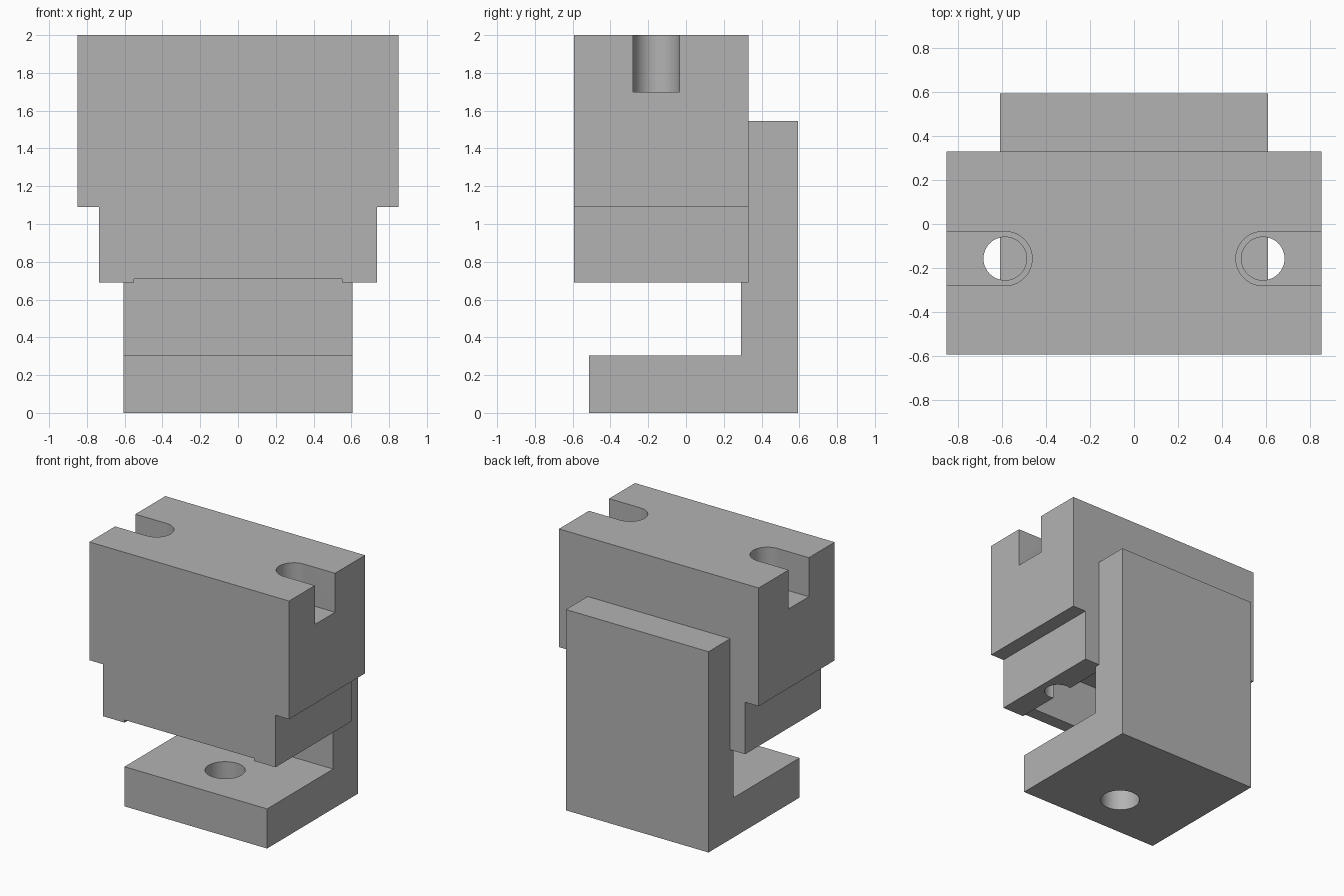
import bpy
import bmesh

if "Cube" in bpy.data.objects:
    bpy.data.objects.remove(bpy.data.objects["Cube"])

grey = bpy.data.materials.new("plain grey")
grey.diffuse_color = (0.45, 0.45, 0.45, 1)
grey.use_nodes = True
grey.node_tree.nodes["Principled BSDF"].inputs["Base Color"].default_value = grey.diffuse_color

HOLE_Y = -0.157


def extrude_profile(name, points, axis, start, end):
    """Prism from an outline: axis 'Y' takes (x, z) points, axis 'X' takes (y, z)."""
    bm = bmesh.new()
    place = (lambda p: (p[0], start, p[1])) if axis == "Y" else (lambda p: (start, p[0], p[1]))
    face = bm.faces.new([bm.verts.new(place(p)) for p in points])
    out = bmesh.ops.extrude_face_region(bm, geom=[face])
    verts = [g for g in out["geom"] if isinstance(g, bmesh.types.BMVert)]
    step = (0, end - start, 0) if axis == "Y" else (end - start, 0, 0)
    bmesh.ops.translate(bm, verts=verts, vec=step)
    bmesh.ops.recalc_face_normals(bm, faces=bm.faces)
    mesh = bpy.data.meshes.new(name)
    bm.to_mesh(mesh)
    bm.free()
    mesh.materials.append(grey)
    obj = bpy.data.objects.new(name, mesh)
    bpy.context.collection.objects.link(obj)
    return obj


def box(x0, x1, y0, y1, z0, z1):
    return extrude_profile("cutter", [(x0, z0), (x1, z0), (x1, z1), (x0, z1)], "Y", y0, y1)


def cylinder(x, y, z0, z1, radius):
    bpy.ops.mesh.primitive_cylinder_add(vertices=48, radius=radius, depth=z1 - z0,
                                        location=(x, y, (z0 + z1) / 2))
    obj = bpy.context.object
    obj.data.materials.append(grey)
    return obj


def cut(target, cutter):
    """Subtract the cutter, apply the result and delete the cutter."""
    mod = target.modifiers.new("cut", "BOOLEAN")
    mod.operation = "DIFFERENCE"
    mod.solver = "EXACT"
    mod.object = cutter
    cutter.hide_render = True
    bpy.ops.object.select_all(action="DESELECT")
    bpy.context.view_layer.objects.active = target
    target.select_set(True)
    bpy.ops.object.modifier_apply(modifier=mod.name)
    bpy.data.objects.remove(cutter, do_unlink=True)


# Stepped upper block
right = [(0.735, 0.69), (0.735, 1.09), (0.85, 1.09), (0.85, 2.0)]
block = extrude_profile("upper_block", right + [(-x, z) for x, z in reversed(right)],
                        "Y", -0.593, 0.33)

# Hollow underside, open towards the bracket, with a shallow relief in the front lip
cut(block, box(-0.55, 0.55, -0.49, 0.4, 0.6, 1.1))
cut(block, box(-0.55, 0.55, -0.7, -0.45, 0.6, 0.71))

# Open-ended round slots on top with bolt holes through their floors
for side in (-1, 1):
    x0, x1 = sorted((side * 0.585, side * 1.0))
    cut(block, cylinder(side * 0.585, HOLE_Y, 1.7, 2.2, 0.123))
    cut(block, box(x0, x1, HOLE_Y - 0.1229, HOLE_Y + 0.1229, 1.7, 2.2))
    cut(block, cylinder(side * 0.585, HOLE_Y, 0.5, 1.9, 0.098))

# L-shaped bracket with one hole in its foot
bracket = extrude_profile("bracket", [(-0.513, 0), (0.593, 0), (0.593, 1.545),
                                      (0.29, 1.545), (0.29, 0.305), (-0.513, 0.305)],
                          "X", -0.607, 0.607)
cut(bracket, cylinder(0, HOLE_Y, -0.2, 0.6, 0.14))

# Smooth hole walls, sharp edges elsewhere
for obj in (block, bracket):
    bpy.ops.object.select_all(action="DESELECT")
    bpy.context.view_layer.objects.active = obj
    obj.select_set(True)
    bpy.ops.object.shade_smooth_by_angle(angle=0.5)
